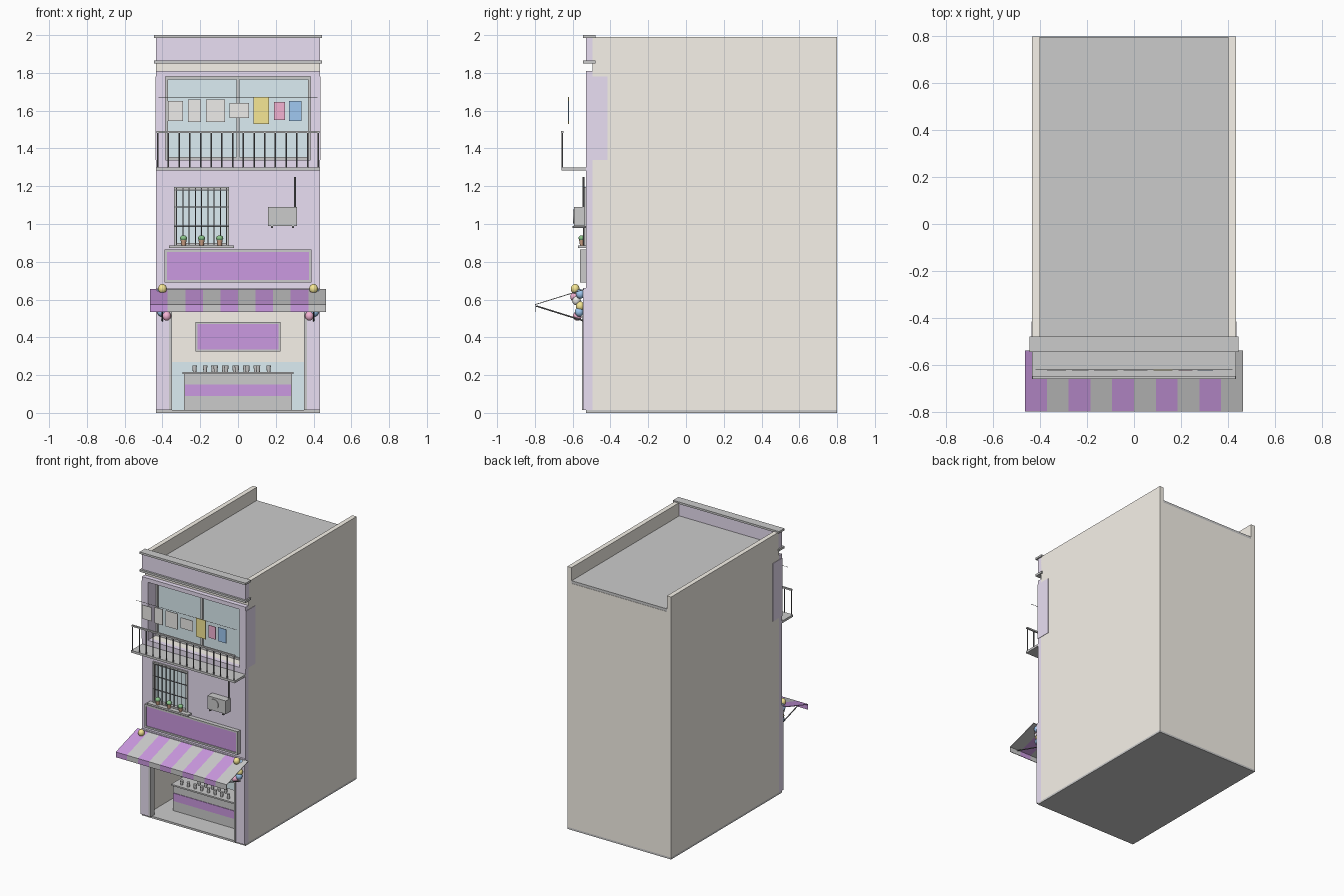
import bpy, bmesh, math
from mathutils import Vector, Matrix

if "Cube" in bpy.data.objects:
    bpy.data.objects.remove(bpy.data.objects["Cube"])

COL = dict(beige=(.93, .89, .82), lavender=(.82, .74, .9), purple=(.6, .32, .75), glass=(.72, .85, .9),
           dark=(.2, .2, .21), frame=(.62, .62, .62), yellow=(.92, .8, .3), pink=(.9, .45, .65),
           blue=(.35, .58, .88), cloth=(.85, .84, .82), terracotta=(.65, .38, .25), leaf=(.25, .55, .25))
mats = {}
for name, c in COL.items():
    mats[name] = bpy.data.materials.new(name)
    mats[name].diffuse_color = (*c, 1)


def finish(name, bm, mat=None, smooth=False):
    me = bpy.data.meshes.new(name)
    bmesh.ops.recalc_face_normals(bm, faces=bm.faces)
    bm.to_mesh(me)
    bm.free()
    ob = bpy.data.objects.new(name, me)
    bpy.context.collection.objects.link(ob)
    if mat:
        me.materials.append(mats[mat])
    if smooth:
        bpy.context.view_layer.objects.active = ob
        ob.select_set(True)
        bpy.ops.object.shade_smooth_by_angle()
        ob.select_set(False)
    return ob


def add_box(bm, x0, x1, y0, y1, z0, z1):
    m = Matrix.Translation(((x0 + x1) / 2, (y0 + y1) / 2, (z0 + z1) / 2)) @ \
        Matrix.Diagonal((x1 - x0, y1 - y0, z1 - z0, 1))
    bmesh.ops.create_cube(bm, size=1, matrix=m)


def boxes(name, mat, *bs):
    bm = bmesh.new()
    for b in bs:
        add_box(bm, *b)
    return finish(name, bm, mat)


def both(x0, x1, *rest):
    """A box and its mirror image across x = 0."""
    return [(x0, x1, *rest), (-x1, -x0, *rest)]


def ring(x0, x1, y0, y1, z0, z1, t):
    """Rectangular frame of four boxes in the xz plane."""
    return [(x0, x0 + t, y0, y1, z0, z1), (x1 - t, x1, y0, y1, z0, z1),
            (x0 + t, x1 - t, y0, y1, z0, z0 + t), (x0 + t, x1 - t, y0, y1, z1 - t, z1)]


def rods(name, mat, r, *segs, r2=None, n=8):
    """Cylinders or cones between pairs of points."""
    bm = bmesh.new()
    for a, b in segs:
        a, b = Vector(a), Vector(b)
        d = b - a
        m = Matrix.Translation((a + b) / 2) @ d.to_track_quat('Z', 'Y').to_matrix().to_4x4()
        bmesh.ops.create_cone(bm, cap_ends=True, segments=n, radius1=r, radius2=r if r2 is None else r2,
                              depth=d.length, matrix=m)
    return finish(name, bm, mat, True)


def balls(name, mat, r, pts, stretch=1.0):
    bm = bmesh.new()
    for p in pts:
        bmesh.ops.create_uvsphere(bm, u_segments=16, v_segments=10, radius=r,
                                  matrix=Matrix.Translation(p) @ Matrix.Diagonal((1, 1, stretch, 1)))
    return finish(name, bm, mat, True)


W = .435
# Building shell
boxes("floor_slab", None, (-W, W, -.53, .8, 0, .015))
boxes("side_walls", "beige", *both(.4, W, -.495, .8, .015, 1.99))
boxes("back_wall", "beige", (-.4, .4, .765, .8, .015, 1.87))
boxes("roof_slab", None, (-.4, .4, -.495, .798, 1.87, 1.89))
boxes("upper_front_band", "beige", (-.43, .43, -.496, -.47, 1.78, 1.87))

# Shop room
boxes("shop_back_wall", "beige", (-.4, .4, -.1, -.08, .015, .62))
boxes("shop_ceiling", "beige", (-.4, .4, -.495, -.08, .6, .62))
boxes("shop_wall_tiles", "glass", (-.4, .4, -.105, -.1, .015, .27))
boxes("menu_frame", None, *ring(-.225, .225, -.125, -.1, .325, .48, .01))
boxes("menu_panel", "purple", (-.215, .215, -.12, -.1, .335, .47))

# Facade
boxes("ground_pillars", "lavender", *both(.36, W, -.545, -.495, .015, .66))
boxes("ground_lintel", "lavender", (-.36, .36, -.545, -.495, .57, .66))
boxes("shutter_rails", "frame", *both(.35, .366, -.55, -.5, .015, .57))
boxes("middle_wall", "lavender", (-W, -.335, -.53, -.495, .66, 1.34), (-.05, W, -.53, -.495, .66, 1.34),
      (-.335, -.05, -.53, -.495, .66, .89), (-.335, -.05, -.53, -.495, 1.19, 1.34))
boxes("upper_reveal", "lavender", *both(.385, .438, -.53, -.415, 1.34, 1.78),
      (-W, W, -.53, -.495, 1.78, 1.81))
boxes("reveal_floor_and_head", "beige", (-.4, .4, -.495, -.4, 1.32, 1.34), (-.4, .4, -.495, -.4, 1.78, 1.8))
boxes("front_parapet", "lavender", (-W, W, -.53, -.49, 1.865, 1.985))
boxes("cornices", None, (-.445, .445, -.545, -.48, 1.85, 1.866), (-.445, .445, -.545, -.48, 1.985, 2))

# Upper sliding window
boxes("upper_glass", "glass", (-.385, .385, -.425, -.415, 1.34, 1.78))
boxes("upper_window_frame", "frame", *ring(-.385, .385, -.435, -.41, 1.34, 1.78, .014),
      (-.009, .009, -.437, -.41, 1.354, 1.766))

# Balcony
boxes("balcony_slab", None, (-W, W, -.66, -.53, 1.283, 1.3))
boxes("balcony_top_rail", "frame", (-.432, .432, -.661, -.649, 1.482, 1.493))
rods("balusters", "dark", .004, *[((x, -.655, 1.3), (x, -.655, 1.485))
                                  for x in [-.425 + .85 * i / 15 for i in range(16)]])

# Laundry line
rods("clothes_line", "dark", .0015, ((-.42, -.622, 1.67), (.42, -.622, 1.67)), n=6)
laundry = [(-.37, -.29, 1.545, 1.65, "cloth"), (-.265, -.195, 1.54, 1.66, "cloth"),
           (-.17, -.07, 1.54, 1.66, "cloth"), (-.045, .058, 1.56, 1.64, "cloth"),
           (.083, .165, 1.53, 1.672, "yellow"), (.19, .25, 1.55, 1.645, "pink"), (.27, .337, 1.545, 1.65, "blue")]
for i, (x0, x1, z0, z1, c) in enumerate(laundry):
    boxes(f"laundry_{i + 1}", c, (x0, x1, -.624, -.62, z0, z1))

# Barred window with sill and pots
boxes("barred_window_glass", "glass", (-.335, -.05, -.515, -.505, .89, 1.19))
boxes("barred_window_frame", "frame", *ring(-.338, -.047, -.54, -.505, .887, 1.195, .012))
xs = [-.325 + .265 * i / 8 for i in range(9)]
rods("window_bars", "dark", .003, *[((x, -.541, .89), (x, -.541, 1.19)) for x in xs],
     *[((-.335, -.541, z), (-.05, -.541, z)) for z in (.99, 1.09, 1.18)], n=6)
boxes("window_sill", None, (-.365, -.02, -.572, -.53, .873, .886))
pots = (-.288, -.193, -.097)
rods("flower_pots", "terracotta", .011, *[((x, -.55, .886), (x, -.55, .915)) for x in pots], r2=.016, n=12)
balls("pot_plants", "leaf", .019, [(x, -.55, .925) for x in pots], .8)

# Air conditioner
boxes("aircon_body", None, (.16, .312, -.593, -.537, .99, 1.09))
rods("aircon_fan", "frame", .037, ((.215, -.59, 1.04), (.215, -.597, 1.04)), n=24)
boxes("aircon_brackets", "dark", *[(x, x + .01, -.6, -.53, .98, .99) for x in (.175, .287)])
rods("aircon_pipe", "dark", .006, ((.302, -.543, 1.08), (.302, -.543, 1.25)))

# Sign board
boxes("sign_frame", None, *ring(-.39, .39, -.562, -.53, .69, .866, .013))
boxes("sign_panel", "purple", (-.377, .377, -.555, -.53, .703, .853))

# Striped awning: slope and valance profile swept over ten stripes
prof = [(-.54, .656), (-.8, .575), (-.8, .535), (-.796, .535), (-.796, .572), (-.54, .651)]
for colour, first, mat in (("purple", 0, "purple"), ("pale", 1, None)):
    bm = bmesh.new()
    for i in range(first, 10, 2):
        x0 = -.465 + .093 * i
        f = bm.faces.new([bm.verts.new((x0, y, z)) for y, z in prof])
        r = bmesh.ops.extrude_face_region(bm, geom=[f], use_keep_orig=True)
        bmesh.ops.translate(bm, vec=(.093, 0, 0),
                            verts=[v for v in r["geom"] if isinstance(v, bmesh.types.BMVert)])
    finish(f"awning_{colour}_stripes", bm, mat)
rods("awning_struts", "dark", .004, *[((s * .4, -.793, .566), (s * .4, -.54, .487)) for s in (-1, 1)])

# Balloon clusters at both ends of the awning
cluster = {"yellow": [(.4, -.587, .657), (.405, -.56, .565)], "blue": [(.415, -.56, .63), (.405, -.565, .535)],
           "pink": [(.385, -.59, .615), (.378, -.575, .513)], "cloth": [(.395, -.58, .595)]}
for c, pts in cluster.items():
    balls(f"balloons_{c}", c, .023, [(s * x, y, z) for x, y, z in pts for s in (-1, 1)], 1.1)

# Counter with cups
boxes("counter_body", None, (-.285, .285, -.37, -.22, .015, .205))
boxes("counter_band", "purple", (-.28, .28, -.374, -.37, .09, .15))
boxes("counter_top", None, (-.295, .295, -.38, -.21, .205, .216))
rods("cups", None, .009, *[((x, y, .216), (x, y, .25)) for y, x0, n in ((-.345, -.23, 8), (-.28, -.13, 5))
                           for x in [x0 + .056 * i for i in range(n)]], r2=.012, n=12)

for m in bpy.data.materials:
    if m.users and not m.is_grease_pencil:
        m.use_nodes = True
        m.node_tree.nodes["Principled BSDF"].inputs["Base Color"].default_value = m.diffuse_color
